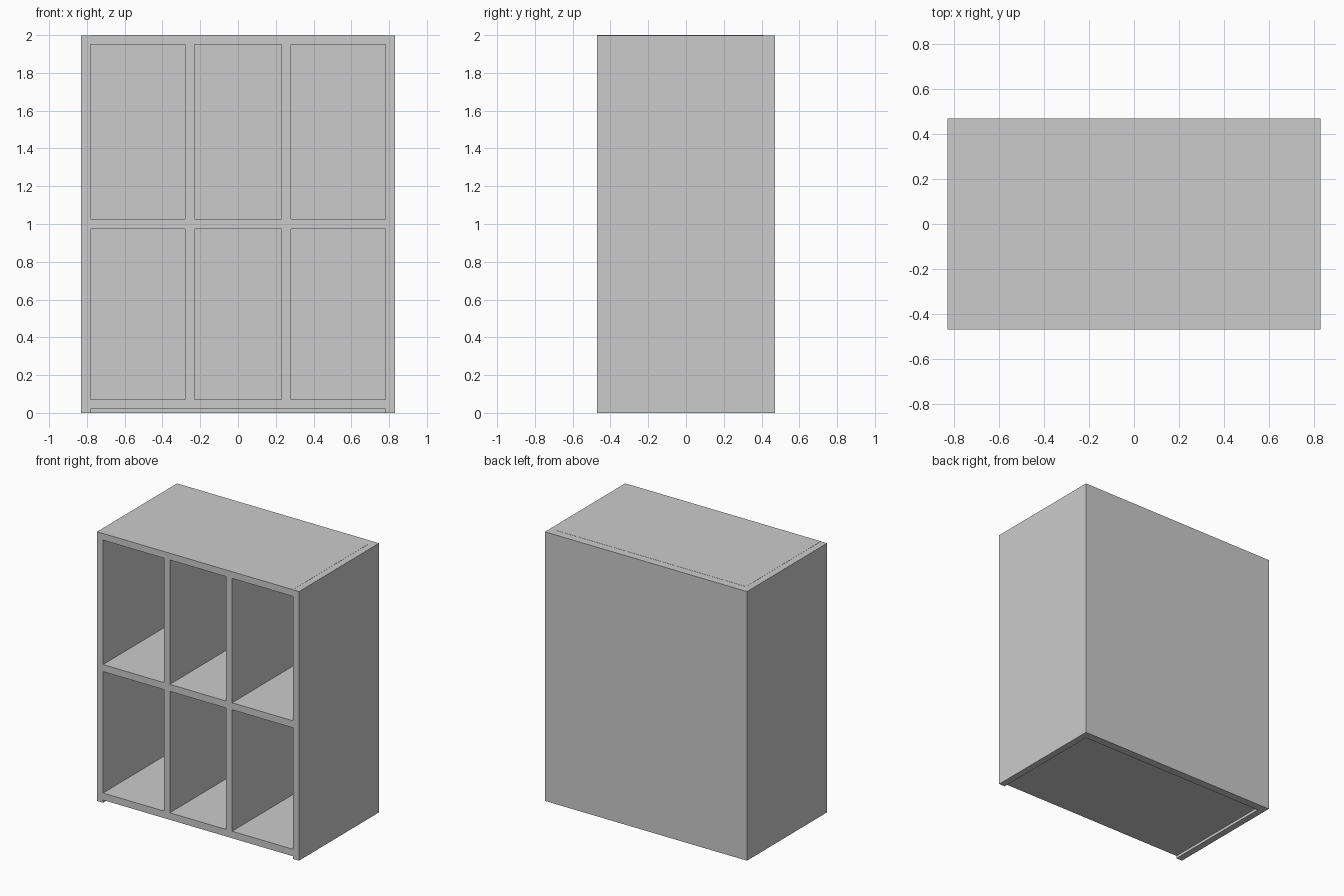
import bpy
import bmesh

if "Cube" in bpy.data.objects:
    bpy.data.objects.remove(bpy.data.objects["Cube"])

W, D, H = 0.83, 0.47, 2.0     # half width, half depth, height
IN = 0.78                     # inner face of the sides
BACK = 0.41                   # inner face of the back


def panel(name, x, y, z):
    """Box from (min, max) ranges on each axis."""
    bm = bmesh.new()
    bmesh.ops.create_cube(bm, size=1)
    for v in bm.verts:
        v.co = [r[0] if c < 0 else r[1] for c, r in zip(v.co, (x, y, z))]
    mesh = bpy.data.meshes.new(name)
    bm.to_mesh(mesh)
    bm.free()
    obj = bpy.data.objects.new(name, mesh)
    bpy.context.collection.objects.link(obj)
    return obj


def mirror_x(obj):
    obj.modifiers.new("mirror", 'MIRROR').use_axis[0] = True


# Outer carcass: both sides and the full-width back reach the floor
mirror_x(panel("side_panel", (IN, W), (-D, BACK), (0, H - 0.001)))
panel("back_panel", (-W, W), (BACK, D), (0, H - 0.001))

# Horizontal boards; the bottom one is raised slightly off the floor
shelves = {"bottom_board": (0.02, 0.072),
           "middle_shelf": (0.974, 1.026),
           "top_board": (1.95, H)}
for name, z in shelves.items():
    panel(name, (-IN, IN), (-D, BACK), z)

# Upright dividers between the boards
for name, z in (("lower_divider", (0.072, 0.974)),
                ("upper_divider", (1.026, 1.95))):
    mirror_x(panel(name, (0.231, 0.281), (-D, BACK), z))
